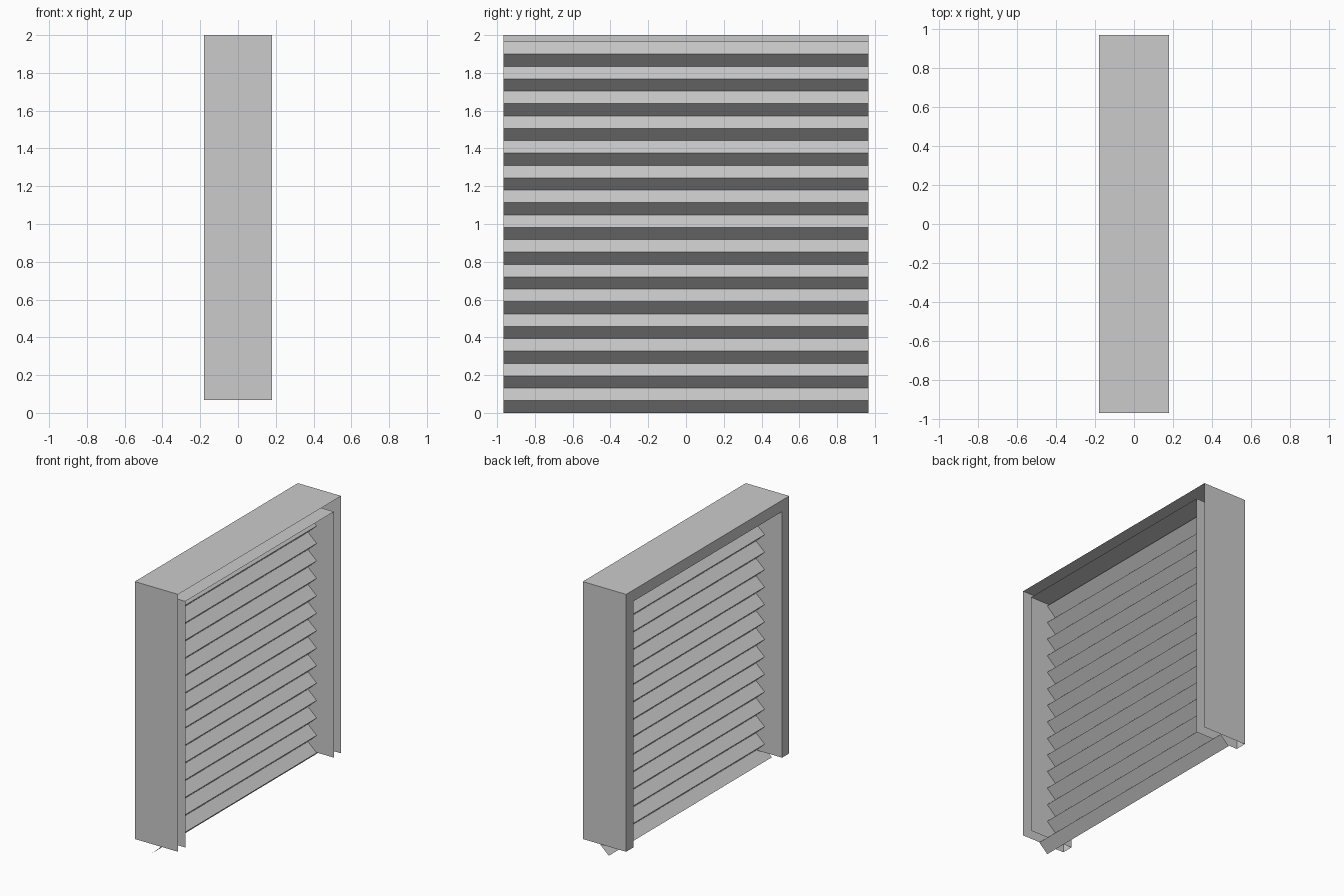
import bpy, bmesh

if "Cube" in bpy.data.objects:
    bpy.data.objects.remove(bpy.data.objects["Cube"])

HALF_X, HALF_Y = 0.18, 0.967
BASE, TOP = 0.068, 2.0
RIM = 0.085


def make(name, verts, faces):
    mesh = bpy.data.meshes.new(name)
    mesh.from_pydata(verts, [], faces)
    obj = bpy.data.objects.new(name, mesh)
    bpy.context.collection.objects.link(obj)
    return obj


def arch(inset):
    """Inverted-U outline in the y-z plane."""
    y, z = HALF_Y - inset, TOP - inset
    return [(-y, BASE), (-y, z), (y, z), (y, BASE)]


# Frame: outer skin, rim on the -x side and inner skin; the +x side stays open
loops = [(HALF_X, 0), (-HALF_X, 0), (-HALF_X, RIM), (HALF_X, RIM)]
verts = [(x, y, z) for x, inset in loops for y, z in arch(inset)]
faces = []
for i in range(3):
    for j in range(3):
        a = i * 4 + j
        faces.append((a, a + 4, a + 5, a + 1))
frame = make("frame", verts, faces)
bm = bmesh.new()
bm.from_mesh(frame.data)
bm.normal_update()
top = max(bm.faces, key=lambda f: f.calc_center_median().z)
if top.normal.z < 0:
    bmesh.ops.reverse_faces(bm, faces=bm.faces[:])
bm.to_mesh(frame.data)
bm.free()

# Louvres: chevron slats, each an upper and a lower sloping sheet
COUNT, DEPTH = 15, 0.036
PITCH = 1.965 / COUNT
for i in range(COUNT):
    z0 = i * PITCH
    profile = [(-DEPTH, z0), (DEPTH, z0 + PITCH / 2), (-DEPTH, z0 + PITCH)]
    verts = [(x, y, z) for x, z in profile for y in (-HALF_Y, HALF_Y)]
    make(f"louvre_{i + 1}", verts, [(0, 1, 3, 2), (2, 3, 5, 4)])
